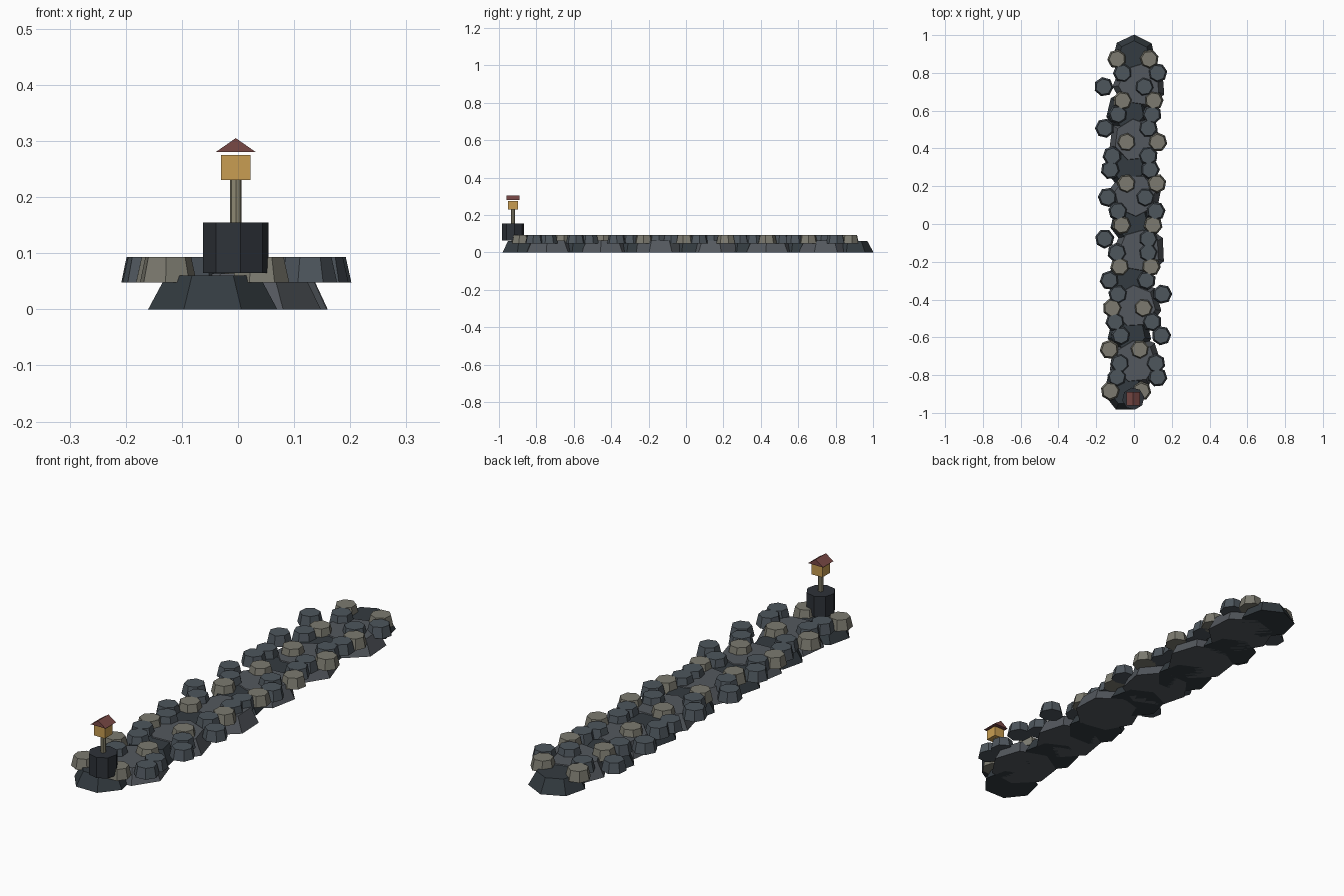
import bpy, bmesh, math, random

random.seed(4)
cube = bpy.data.objects.get("Cube")
if cube:
    bpy.data.objects.remove(cube, do_unlink=True)


def material(name, rgb):
    m = bpy.data.materials.new(name)
    m.use_nodes = True
    m.diffuse_color = (*rgb, 1)
    m.node_tree.nodes["Principled BSDF"].inputs["Base Color"].default_value = (*rgb, 1)
    return m


DARK = material("dark rock", (0.034, 0.044, 0.052))
GREY = material("grey rock", (0.088, 0.098, 0.112))
SLATE = material("slate stone", (0.075, 0.092, 0.108))
TAN = material("tan stone", (0.20, 0.195, 0.16))
IRON = material("black iron", (0.027, 0.032, 0.040))
WOOD = material("pale wood", (0.27, 0.25, 0.17))
AMBER = material("amber glass", (0.58, 0.34, 0.085))
RED = material("dull red roof", (0.19, 0.065, 0.06))


def prism(name, mat, x, y, z0, z1, r0, r1, sides, turn=0.0):
    """Tapered flat-sided block between two heights."""
    bm = bmesh.new()
    bmesh.ops.create_cone(bm, cap_ends=True, segments=sides, radius1=r0, radius2=r1, depth=z1 - z0)
    mesh = bpy.data.meshes.new(name)
    bm.to_mesh(mesh)
    bm.free()
    mesh.materials.append(mat)
    ob = bpy.data.objects.new(name, mesh)
    ob.location = (x, y, (z0 + z1) / 2)
    ob.rotation_euler.z = turn
    bpy.context.collection.objects.link(ob)
    return ob


# Foundation rocks, alternating dark and grey along the length
LUMPS = 13
for i in range(LUMPS):
    y = -0.875 + i * 1.76 / (LUMPS - 1)
    if i % 2:
        prism(f"foundation_rock_{i}", GREY, random.uniform(0.0, 0.03), y,
              0, 0.064, 0.142, 0.11, 7, random.uniform(0, 0.9))
    else:
        x = -0.045 if i == 0 else 0 if i == LUMPS - 1 else random.uniform(-0.04, 0)
        turn = math.radians(-103 if i == 0 else 102)
        prism(f"foundation_rock_{i}", DARK, x, y, 0, 0.06, 0.118, 0.085, 7, turn)

# Two rows of armour stones: x offsets from back to front, in hundredths
LEFT = [-9, -6, -16, -6, -8.5, -15.5, -4, -11.5, -12.5, -4, -14, -8.5, -6.5, -15.5,
        -9, -7.5, -13, -8.5, -11.5, -10, -7, -13, -7.5, -9, -12.5]
RIGHT = [8, 12.5, 5.5, 10.5, 9.5, 7.5, 12.5, 7.5, 8.5, 12, 6, 11.5, 10, 7.5,
         7.5, 9, 6.5, 15, 5, 9.5, 14.5, 3, 11.5, 12.5, 4]
for side, row in (("right", LEFT), ("left", RIGHT)):
    for i, x in enumerate(row):
        prism(f"{side}_armour_stone_{i}", SLATE if i % 3 else TAN, x / 100,
              0.873 - i * 0.0732, 0.048, 0.093, 0.052, 0.042, 7, random.uniform(0, 0.9))

# Harbour light at the front end
LX, LY = -0.004, -0.925
prism("light_pedestal", IRON, LX, LY, 0.065, 0.155, 0.059, 0.059, 8, 0.15)
prism("light_post", WOOD, LX, LY, 0.155, 0.232, 0.0105, 0.0105, 8)
prism("lantern", AMBER, LX, LY, 0.23, 0.275, 0.0368, 0.0368, 4, math.pi / 4)

# Gabled roof with its ridge running front to back
bm = bmesh.new()
ends = []
for y in (-0.036, 0.036):
    ends.append(bm.faces.new([bm.verts.new(p) for p in
                              ((-0.036, y, 0), (0.036, y, 0), (0, y, 0.025))]))
a, b = (list(f.verts) for f in ends)
for k in range(3):
    n = (k + 1) % 3
    bm.faces.new((a[k], a[n], b[n], b[k]))
bmesh.ops.recalc_face_normals(bm, faces=bm.faces)
mesh = bpy.data.meshes.new("lantern_roof")
bm.to_mesh(mesh)
bm.free()
mesh.materials.append(RED)
roof = bpy.data.objects.new("lantern_roof", mesh)
roof.location = (LX, LY, 0.28)
bpy.context.collection.objects.link(roof)
